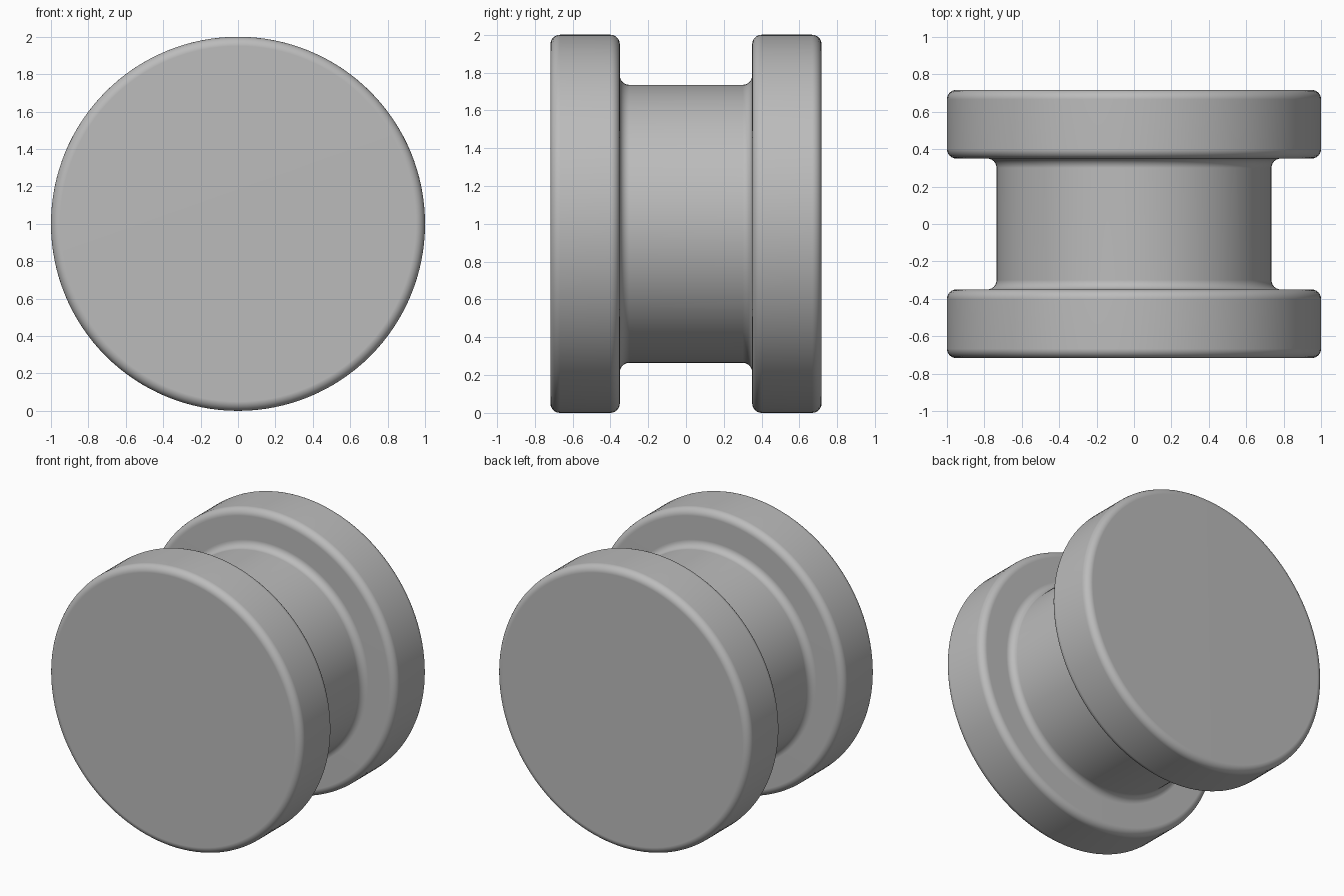
import bpy
import bmesh
import math
from mathutils import Vector, Matrix

cube = bpy.data.objects.get("Cube")
if cube:
    bpy.data.objects.remove(cube, do_unlink=True)

RIM, CORE = 1.0, 0.735        # flange and core radii
OUTER, INNER = 0.717, 0.35    # flange faces along y
FILLET, STEPS, SIDES = 0.05, 6, 128

grey = bpy.data.materials.new("plain grey")
grey.use_nodes = True
colour = (0.5, 0.5, 0.5, 1)
grey.diffuse_color = colour
grey.node_tree.nodes["Principled BSDF"].inputs["Base Color"].default_value = colour


def rounded(prev, corner, nxt):
    """Quarter-circle arc replacing a right-angled corner."""
    a = (prev - corner).normalized() * FILLET
    b = (nxt - corner).normalized() * FILLET
    centre = corner + a + b
    angles = [math.pi / 2 * i / STEPS for i in range(STEPS + 1)]
    return [centre - b * math.cos(t) - a * math.sin(t) for t in angles]


# Half profile (radius, y), mirrored to give the whole spool outline
half = [Vector(p) for p in ((0, OUTER), (RIM, OUTER), (RIM, INNER), (CORE, INNER), (CORE, 0))]
side = [half[0]]
for i in range(1, 4):
    side += rounded(*half[i - 1:i + 2])
profile = side + [Vector((p.x, -p.y)) for p in reversed(side)]

# Revolve the outline about the y axis
bm = bmesh.new()
verts = [bm.verts.new((p.x, p.y, 0)) for p in profile]
edges = [bm.edges.new(pair) for pair in zip(verts, verts[1:])]
bmesh.ops.spin(bm, geom=verts + edges, cent=(0, 0, 0), axis=(0, 1, 0),
               angle=math.tau, steps=SIDES, use_merge=True)
bmesh.ops.remove_doubles(bm, verts=bm.verts, dist=0.0005)
bmesh.ops.recalc_face_normals(bm, faces=bm.faces)
bmesh.ops.transform(bm, matrix=Matrix.Translation((0, 0, RIM)), verts=bm.verts)

mesh = bpy.data.meshes.new("flanged_spool")
bm.to_mesh(mesh)
bm.free()
mesh.materials.append(grey)
spool = bpy.data.objects.new("flanged_spool", mesh)
bpy.context.collection.objects.link(spool)

# Smooth fillets with flat end faces
mesh.shade_smooth()
weighted = spool.modifiers.new("flat_faces", 'WEIGHTED_NORMAL')
weighted.keep_sharp = True
